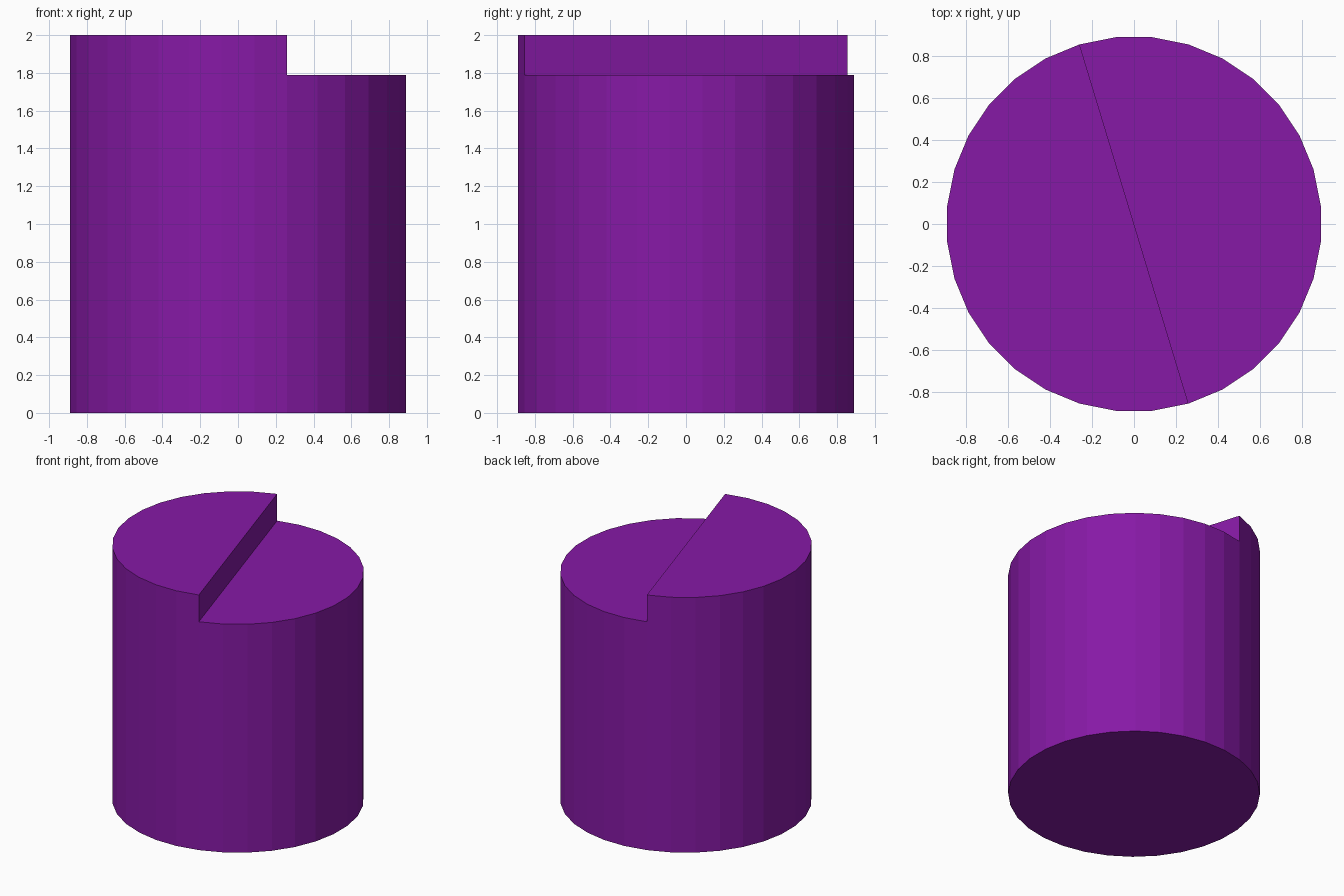
import bpy
import bmesh
from math import pi
from mathutils import Matrix, Vector

if "Cube" in bpy.data.objects:
    bpy.data.objects.remove(bpy.data.objects["Cube"], do_unlink=True)

SIDES = 32
RADIUS = 0.894
STEP_Z = 1.79
TOP_Z = 2.0

# Purple material
purple = bpy.data.materials.new("purple")
purple.use_nodes = True
color = (0.24, 0.01, 0.38, 1.0)
purple.diffuse_color = color
purple.node_tree.nodes["Principled BSDF"].inputs["Base Color"].default_value = color

# Faceted cylinder up to the lower half of the top
bm = bmesh.new()
placement = Matrix.Translation((0, 0, STEP_Z / 2)) @ Matrix.Rotation(pi / SIDES, 4, "Z")
bmesh.ops.create_cone(bm, cap_ends=True, cap_tris=False, segments=SIDES,
                      radius1=RADIUS, radius2=RADIUS, depth=STEP_Z, matrix=placement)

# Split the top across a slanted diameter
rim = [v for v in bm.verts if v.co.z > STEP_Z / 2]
split_front = Vector((0.26, -0.855, STEP_Z))
split_back = Vector((-0.26, 0.855, STEP_Z))
ends = [min(rim, key=lambda v: (v.co - p).length) for p in (split_front, split_back)]
bmesh.ops.connect_verts(bm, verts=ends)

# Raise the right half to form the step
bm.normal_update()
caps = [f for f in bm.faces if f.normal.z > 0.9]
raised = min(caps, key=lambda f: f.calc_center_median().x)
lifted = bmesh.ops.extrude_discrete_faces(bm, faces=[raised])["faces"][0]
bmesh.ops.translate(bm, verts=lifted.verts, vec=(0, 0, TOP_Z - STEP_Z))
bmesh.ops.recalc_face_normals(bm, faces=bm.faces)

mesh = bpy.data.meshes.new("stepped_cylinder")
bm.to_mesh(mesh)
bm.free()
mesh.materials.append(purple)
bpy.context.collection.objects.link(bpy.data.objects.new("stepped_cylinder", mesh))
